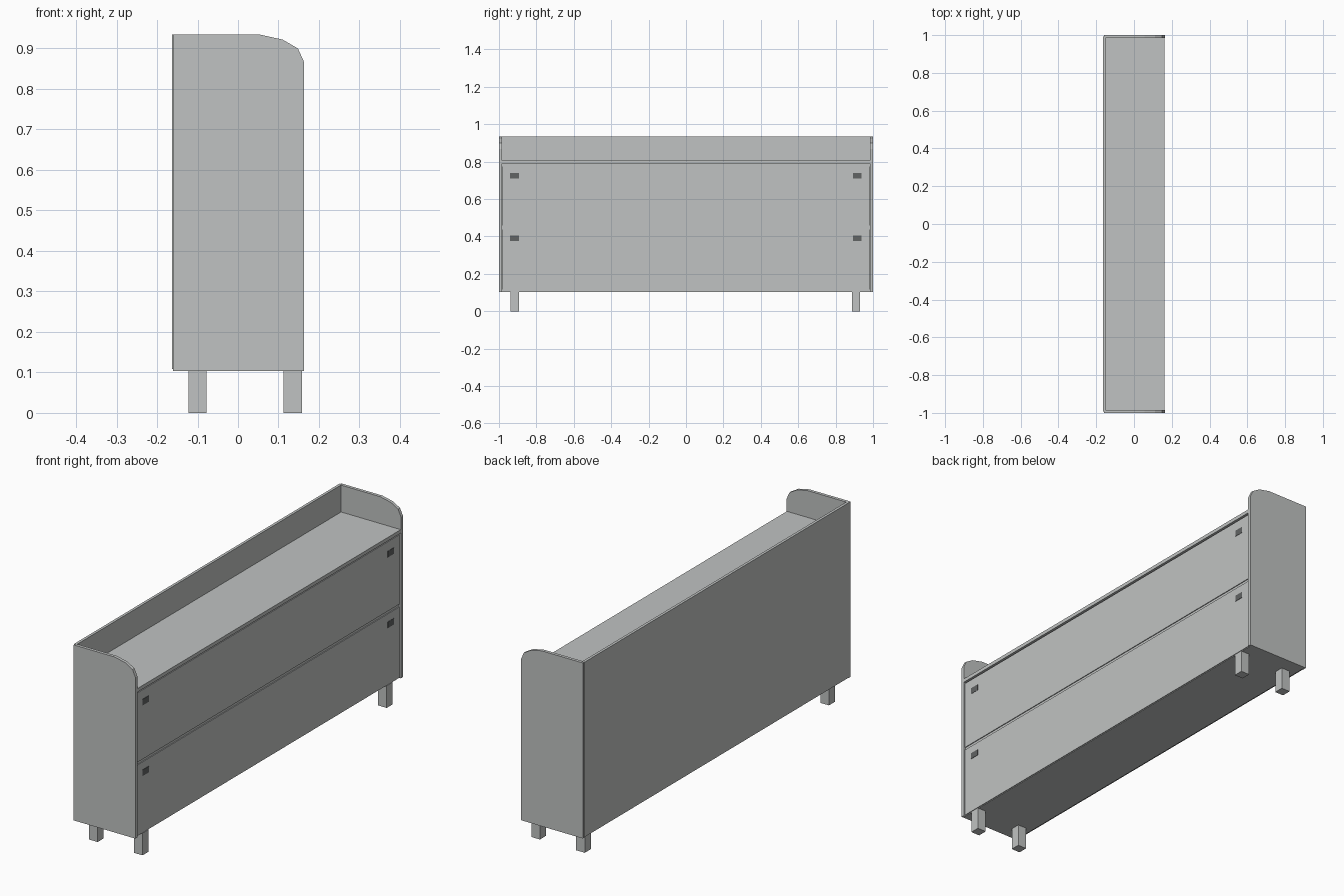
import bpy, bmesh

if "Cube" in bpy.data.objects:
    bpy.data.objects.remove(bpy.data.objects["Cube"])


def material(name, color):
    m = bpy.data.materials.new(name)
    m.diffuse_color = (*color, 1)
    m.use_nodes = True
    m.node_tree.nodes["Principled BSDF"].inputs["Base Color"].default_value = m.diffuse_color
    return m


BODY = material("pale grey", (0.53, 0.545, 0.54))
DARK = material("dark grey", (0.12, 0.125, 0.125))


def finish(name, bm, mat):
    bmesh.ops.recalc_face_normals(bm, faces=bm.faces[:])
    me = bpy.data.meshes.new(name)
    bm.to_mesh(me)
    bm.free()
    me.materials.append(mat)
    ob = bpy.data.objects.new(name, me)
    bpy.context.collection.objects.link(ob)
    return ob


def slab(name, profile, y0, y1, mat=BODY):
    """Extrude an (x, z) profile along y."""
    bm = bmesh.new()
    face = bm.faces.new([bm.verts.new((x, y0, z)) for x, z in profile])
    ext = bmesh.ops.extrude_face_region(bm, geom=[face])
    verts = [v for v in ext["geom"] if isinstance(v, bmesh.types.BMVert)]
    bmesh.ops.translate(bm, verts=verts, vec=(0, y1 - y0, 0))
    return finish(name, bm, mat)


def box(name, x, y, z, mat=BODY):
    return slab(name, [(x[0], z[0]), (x[1], z[0]), (x[1], z[1]), (x[0], z[1])],
                y[0], y[1], mat)


BASE, TOP, INNER = 0.104, 0.934, 0.985

# Side panels with a faceted round front corner
side = [(-0.16, BASE), (0.163, BASE), (0.163, 0.867), (0.148, 0.9),
        (0.11, 0.922), (0.055, TOP), (-0.16, TOP)]
slab("left_side_panel", side, -1.0, -INNER)
slab("right_side_panel", side, INNER, 1.0)

# Carcass boards
span = (-INNER, INNER)
box("back_panel", (-0.163, -0.15), (-0.992, 0.992), (BASE + 0.004, TOP + 0.001))
box("top_shelf", (-0.155, 0.162), span, (0.79, 0.807))
box("middle_shelf", (-0.155, 0.154), span, (0.435, 0.461))
box("bottom_panel", (-0.155, 0.154), span, (BASE, BASE + 0.015))
box("upper_rail", (0.13, 0.15), span, (0.77, 0.792))

# Doors and their finger pulls
for label, z0, z1, pull in (("lower", 0.107, 0.442, 0.39),
                            ("upper", 0.455, 0.783, 0.724)):
    box(label + "_door", (0.143, 0.158), (-0.982, 0.982), (z0, z1))
    for end, y in (("left", -0.917), ("right", 0.915)):
        box(f"{label}_{end}_pull", (0.154, 0.1595), (y - 0.023, y + 0.023),
            (pull - 0.014, pull + 0.015), DARK)

# Square legs
for depth, x in (("back", -0.1), ("front", 0.135)):
    for end, y in (("left", -0.916), ("right", 0.909)):
        box(f"{depth}_{end}_leg", (x - 0.0225, x + 0.0225),
            (y - 0.0225, y + 0.0225), (0, BASE + 0.001))
